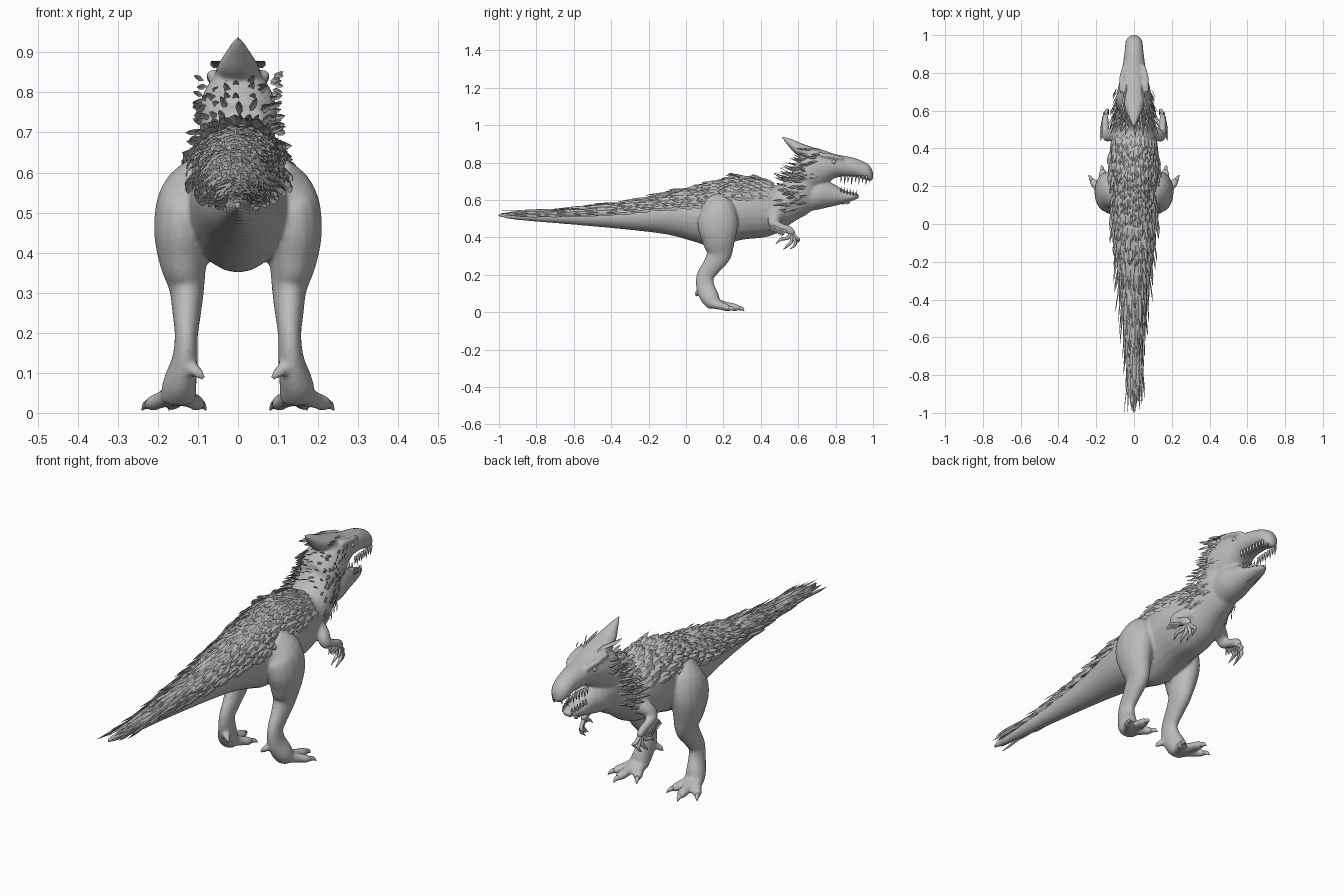
import bpy, bmesh, math, random
from mathutils import Vector

if "Cube" in bpy.data.objects:
    bpy.data.objects.remove(bpy.data.objects["Cube"])

random.seed(4)
grey = bpy.data.materials.new("grey skin")
grey.diffuse_color = (0.5, 0.5, 0.5, 1)
grey.use_nodes = True
grey.node_tree.nodes["Principled BSDF"].inputs["Base Color"].default_value = grey.diffuse_color
X, Y = Vector((1, 0, 0)), Vector((0, 1, 0))


def finish(bm, name, smooth=True):
    me = bpy.data.meshes.new(name)
    bm.to_mesh(me)
    bm.free()
    me.materials.append(grey)
    ob = bpy.data.objects.new(name, me)
    bpy.context.collection.objects.link(ob)
    for p in me.polygons:
        p.use_smooth = smooth
    return ob


def spline(pts, steps):
    """Catmull-Rom through tuples of any length."""
    out = []
    for i in range(len(pts) - 1):
        a, b, c, d = (pts[max(0, min(len(pts) - 1, i + k))] for k in (-1, 0, 1, 2))
        for s in range(steps):
            t = s / steps
            out.append([0.5 * (2 * q + (r - p) * t + (2 * p - 5 * q + 4 * r - u) * t * t
                        + (3 * q - p - 3 * r + u) * t ** 3) for p, q, r, u in zip(a, b, c, d)])
    return out + [list(pts[-1])]


def tube(bm, pts, steps=4, sides=16, axis=None):
    """Loft ellipses; each point is x, y, z, half width, half depth."""
    path = spline(pts, steps)
    rings = []
    for i, p in enumerate(path):
        c = Vector(p[:3])
        t = axis or (Vector(path[min(i + 1, len(path) - 1)][:3]) - Vector(path[max(i - 1, 0)][:3])).normalized()
        side = (X - t * X.dot(t)).normalized()
        up = side.cross(t)
        w, h = max(p[3], .001), max(p[4], .001)
        rings.append([bm.verts.new(c + side * w * math.cos(a) + up * h * math.sin(a))
                      for a in (2 * math.pi * k / sides for k in range(sides))])
    faces = [bm.faces.new(rings[0]), bm.faces.new(rings[-1][::-1])]
    for r, q in zip(rings, rings[1:]):
        for k in range(sides):
            faces.append(bm.faces.new((r[k], q[k], q[(k + 1) % sides], r[(k + 1) % sides])))
    bmesh.ops.recalc_face_normals(bm, faces=faces)


def trunk(bm, rows):
    """Loft along y; each row is y, bottom z, top z, half width."""
    tube(bm, [(0, y, (b + t) / 2, w, (t - b) / 2) for y, b, t, w in rows], 5, 24, Y)


def mirror(pts, s):
    return [(p[0] * s,) + tuple(p[1:]) for p in pts]


# Body, from tail tip to neck
BODY = [(-1, .51, .53, .006), (-.9, .493, .53, .02), (-.6, .468, .55, .04), (-.3, .44, .585, .068),
        (-.1, .415, .63, .1), (.05, .375, .66, .12), (.15, .35, .685, .125), (.3, .387, .715, .135),
        (.42, .40, .70, .125), (.5, .43, .68, .11), (.58, .485, .76, .1), (.65, .525, .83, .09),
        (.7, .57, .80, .06)]
bm = bmesh.new()
trunk(bm, BODY)
# Upper head and lower jaw
trunk(bm, [(.57, .62, .78, .07), (.64, .62, .85, .098), (.72, .66, .868, .085), (.8, .718, .845, .066),
           (.9, .722, .825, .052), (.96, .708, .80, .045), (.985, .70, .78, .034), (1.0, .712, .752, .012)])
trunk(bm, [(.6, .53, .70, .07), (.7, .547, .71, .08), (.78, .565, .69, .062), (.85, .583, .65, .045),
           (.9, .60, .637, .034), (.925, .61, .63, .014)])
# Head crest
tube(bm, [(0, .78, .83, .025, .02), (0, .7, .845, .055, .03), (0, .62, .865, .05, .035),
          (0, .56, .905, .026, .022), (0, .51, .94, .003, .003)])
for s in (1, -1):
    # Leg
    tube(bm, mirror([(.09, .13, .60, .04, .06), (.125, .165, .54, .07, .10), (.14, .17, .46, .07, .108),
                     (.137, .175, .38, .06, .088), (.128, .175, .31, .044, .068), (.128, .14, .25, .036, .052),
                     (.129, .102, .19, .029, .047), (.133, .105, .13, .033, .05), (.145, .13, .075, .042, .05),
                     (.15, .155, .035, .045, .035)], s))
    # Toes and rear spur
    for tip, w in (((.228, .24, .018), .021), ((.168, .295, .02), .024), ((.092, .245, .018), .021)):
        base = Vector((.148, .13, .05))
        d = Vector(tip) - base
        m = base + d * .55
        tube(bm, mirror([(*base, .03, .03), (*m, w, .021), (*(base + d * .8), w, .019), (*tip, .01, .01)], s))
    tube(bm, mirror([(.125, .08, .12, .02, .015), (.10, .06, .10, .014, .014), (.085, .055, .085, .006, .006)], s))
    # Arm
    tube(bm, mirror([(.085, .50, .53, .03, .04), (.125, .475, .505, .03, .034), (.145, .465, .475, .024, .027),
                     (.152, .51, .455, .02, .021), (.152, .55, .44, .018, .022), (.15, .575, .415, .013, .018)], s))
    # Brow ridge
    tube(bm, mirror([(.06, .70, .845, .02, .012), (.063, .77, .835, .016, .012), (.05, .84, .82, .012, .01)], s))
body = finish(bm, "body")
rm = body.modifiers.new("blend", 'REMESH')
rm.mode, rm.voxel_size, rm.use_smooth_shade = 'VOXEL', .0075, True
sm = body.modifiers.new("soften", 'SMOOTH')
sm.factor, sm.iterations = .5, 5

# Foot claws and finger claws
bm = bmesh.new()
for s in (1, -1):
    for x, y, dx in ((.224, .232, .016), (.167, .285, .005), (.094, .238, -.014)):
        tube(bm, mirror([(x, y, .022, .011, .012), (x + dx * .5, y + .016, .018, .008, .009),
                         (x + dx, y + .026, .006, .001, .001)], s), 3, 8)
    for x, y, z in ((.165, .49, .365), (.16, .53, .335), (.15, .565, .335), (.135, .585, .36)):
        tube(bm, mirror([(.15, .56, .43, .009, .009), ((x + .15) / 2 + .005, y * .5 + .30, z * .5 + .215, .009, .009),
                         (x + .003, y + .018, z + .025, .007, .008), (x, y - .01, z, .001, .001)], s), 3, 8)
finish(bm, "claws")

# Teeth along both jaws
bm = bmesh.new()
for s in (1, -1):
    for i in range(9):
        f = i / 8
        y, x = .83 + .155 * f, .05 - .012 * f - (.018 if i == 8 else 0)
        n = .022 + .01 * (i % 2)
        tube(bm, mirror([(x, y, .73, .006, .006), (x, y, .718, .006, .006), (x, y - .004, .715 - n, .001, .001)], s), 1, 6)
    for i in range(6):
        f = i / 5
        y, x, z = .83 + .08 * f, .042 - .018 * f, .652 - .022 * f
        tube(bm, mirror([(x, y, z - .01, .005, .005), (x, y, z, .005, .005), (x, y, z + .022, .001, .001)], s), 1, 6)
finish(bm, "teeth")

# Eyes
bm = bmesh.new()
for s in (1, -1):
    r = bmesh.ops.create_uvsphere(bm, u_segments=12, v_segments=8, radius=.013)
    bmesh.ops.translate(bm, verts=r["verts"], vec=(.058 * s, .79, .803))
finish(bm, "eyes")


def skin(y, a):
    """Point and normal on the body at y, with angle a from straight up."""
    for p, q in zip(BODY, BODY[1:]):
        if y <= q[0]:
            t = (y - p[0]) / (q[0] - p[0])
            b, top, w = (p[k] + (q[k] - p[k]) * t for k in (1, 2, 3))
            break
    h = (top - b) / 2
    slope = (q[2] - p[2]) / (q[0] - p[0])
    pos = Vector((w * math.sin(a), y, (b + top) / 2 + h * math.cos(a)))
    n = Vector((math.sin(a) / w, 0, math.cos(a) / h)).normalized()
    return pos, n, Vector((0, -1, -slope * max(0, math.cos(a)))).normalized()


def feather(bm, pos, d, n, length, width):
    """Thin pointed leaf with a raised rib."""
    d = d.normalized()
    side = d.cross(n).normalized()
    up = side.cross(d)
    def pt(l, w, u):
        return bm.verts.new(pos + d * l * length + side * w * width + up * u * width)
    rib = [pt(0, 0, 0), pt(.4, 0, .18), pt(.75, 0, .15), pt(1, 0, -.1)]
    for s in (1, -1):
        e1, e2 = pt(.35, .5 * s, 0), pt(.72, .38 * s, 0)
        bm.faces.new((rib[0], rib[1], e1)[::s])
        bm.faces.new((rib[1], rib[2], e2, e1)[::s])
        bm.faces.new((rib[2], rib[3], e2)[::s])


# Back and tail feathers
bm = bmesh.new()
y, row = .47, 0
while y > -.82:
    back = min(1, max(0, (y + .5) / .6))
    count = 8 + round(6 * back)
    length = .20 - .11 * back
    for i in range(count):
        a = math.radians(82 - 12 * back) * (2 * (i + .5 * (row % 2)) / (count - .5) - 1)
        yy = y + random.uniform(-.012, .012)
        p, n, d = skin(yy, a)
        d = d + n * random.uniform(.06, .24) * (.35 + .65 * back) + X * random.uniform(-.06, .06)
        feather(bm, p + n * .003, d, n, length * random.uniform(.85, 1.15), .017 + .017 * back)
    y -= .032 + .02 * (1 - back)
    row += 1
finish(bm, "back_feathers", False)

# Neck ruff
bm = bmesh.new()
for row in range(7):
    for i in range(17):
        a = math.radians(125) * (2 * i / 16 - 1) + random.uniform(-.07, .07)
        p, n, d = skin(.535 + .022 * row + random.uniform(-.01, .01), a)
        d = Vector((0, -1, -.1)) + n * random.uniform(.3, .8)
        feather(bm, p + n * .002, d, n, random.uniform(.055, .08), .016)
# Cheek, crown and chin tufts
for s in (1, -1):
    for i in range(14):
        p = Vector((s * random.uniform(.075, .09), random.uniform(.64, .73), random.uniform(.72, .85)))
        feather(bm, p, Vector((s * .5, -1, random.uniform(-.2, .3))), X * s, .06, .014)
    for i in range(8):
        p = Vector((s * (.04 + .003 * i), .74 - .015 * i, .86))
        feather(bm, p, Vector((s * .1, -1, .4)), Vector((0, 0, 1)), .055, .012)
    for i in range(3):
        feather(bm, Vector((s * .012, .84 + .02 * i, .59)), Vector((s * .2, -.8, -.4)), X * s, .03, .01)
    # Elbow feathers
    for i in range(8):
        p = Vector((s * .165, .47 + .01 * i, .475 - .004 * i))
        feather(bm, p, Vector((s * .25, -.5, -.7)), X * s, .055, .013)
finish(bm, "ruff_feathers", False)
